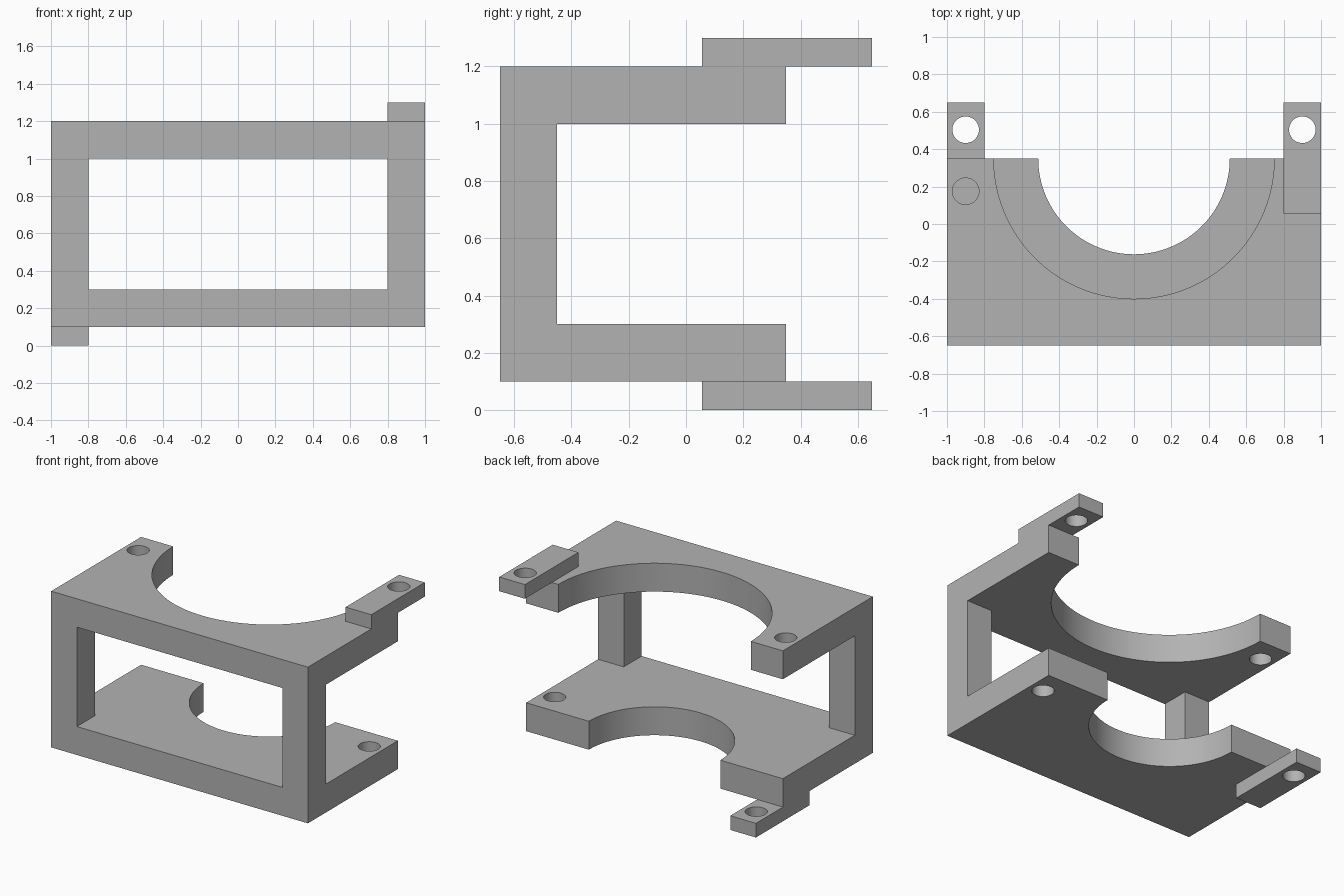
import bpy
import bmesh
from math import radians
from mathutils import Matrix, Vector

default_cube = bpy.data.objects.get("Cube")
if default_cube:
    bpy.data.objects.remove(default_cube, do_unlink=True)

grey = bpy.data.materials.new("plain grey")
grey.use_nodes = True
grey.diffuse_color = (0.45, 0.45, 0.45, 1)
grey.node_tree.nodes["Principled BSDF"].inputs["Base Color"].default_value = grey.diffuse_color


def make_object(name, bm):
    bmesh.ops.recalc_face_normals(bm, faces=bm.faces)
    mesh = bpy.data.meshes.new(name)
    bm.to_mesh(mesh)
    bm.free()
    mesh.materials.append(grey)
    obj = bpy.data.objects.new(name, mesh)
    bpy.context.collection.objects.link(obj)
    return obj


def box(name, low, high):
    low, high = Vector(low), Vector(high)
    bm = bmesh.new()
    place = Matrix.Translation((low + high) / 2) @ Matrix.Diagonal((*(high - low), 1))
    bmesh.ops.create_cube(bm, size=1, matrix=place)
    return make_object(name, bm)


def cylinder(name, x, y, radius, low, high, segments):
    bm = bmesh.new()
    bmesh.ops.create_cone(bm, cap_ends=True, segments=segments, radius1=radius, radius2=radius,
                          depth=high - low, matrix=Matrix.Translation((x, y, (low + high) / 2)))
    return make_object(name, bm)


def cut(obj, cutters):
    for cutter in cutters:
        cutter.hide_render = True
        mod = obj.modifiers.new("cut", 'BOOLEAN')
        mod.operation = 'DIFFERENCE'
        mod.solver = 'EXACT'
        mod.object = cutter
    # Bake the cuts and discard the helpers
    graph = bpy.context.evaluated_depsgraph_get()
    mesh = bpy.data.meshes.new_from_object(obj.evaluated_get(graph))
    obj.modifiers.clear()
    obj.data = mesh
    for cutter in cutters:
        bpy.data.objects.remove(cutter, do_unlink=True)


def hole(x, y, low, high):
    return cylinder("hole_cutter", x, y, 0.071, low, high, 48)


FRONT, BACK, WALL = -0.65, 0.35, 0.2
BASE, TOP = 0.1, 1.2

# Bracket body: C-shaped side profile extruded across the width
inner = FRONT + WALL
profile = [(FRONT, BASE), (BACK, BASE), (BACK, BASE + WALL), (inner, BASE + WALL),
           (inner, TOP - WALL), (BACK, TOP - WALL), (BACK, TOP), (FRONT, TOP)]
bm = bmesh.new()
side = bm.faces.new([bm.verts.new((-1, y, z)) for y, z in profile])
extruded = bmesh.ops.extrude_face_region(bm, geom=[side], use_keep_orig=True)
bmesh.ops.translate(bm, vec=(2, 0, 0),
                    verts=[v for v in extruded["geom"] if isinstance(v, bmesh.types.BMVert)])
bracket = make_object("bracket_body", bm)

# Front window, round back cutouts and one hole in each plate
cut(bracket, [
    box("window_cutter", (-0.8, -0.8, BASE + WALL), (0.8, -0.4, TOP - WALL)),
    cylinder("upper_cutout", 0, BACK, 0.75, 0.9, 1.4, 128),
    cylinder("lower_cutout", 0, BACK, 0.512, 0, 0.4, 128),
    hole(-0.9, 0.175, 0.9, 1.4),
    hole(0.9, 0.175, 0, 0.4),
])

# Drilled tabs: on top at the left, underneath at the right
tabs = []
for name, x, z in (("upper_left_tab", 0.9, TOP), ("lower_right_tab", -0.9, 0)):
    tab = box(name, (x - 0.1, 0.055, z), (x + 0.1, 0.65, z + 0.1))
    cut(tab, [hole(x, 0.504, z - 0.1, z + 0.2)])
    tabs.append(tab)

# Smooth round walls, crisp corners
bpy.ops.object.select_all(action='DESELECT')
for obj in [bracket] + tabs:
    obj.select_set(True)
bpy.context.view_layer.objects.active = bracket
bpy.ops.object.shade_smooth_by_angle(angle=radians(30))
